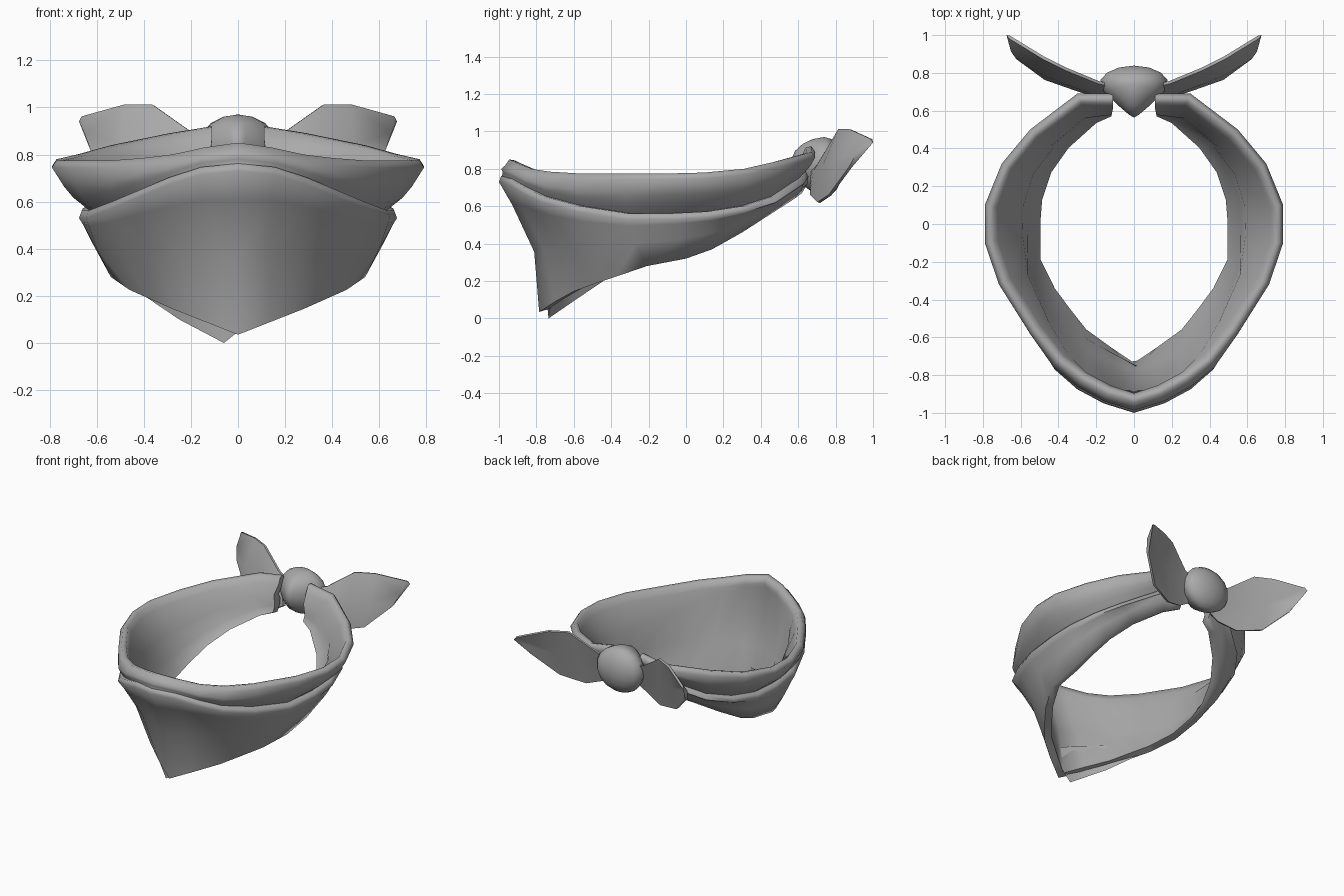
import bpy, bmesh, math
from mathutils import Vector as V

if "Cube" in bpy.data.objects:
    bpy.data.objects.remove(bpy.data.objects["Cube"])

cloth = bpy.data.materials.new("grey_cloth")
cloth.diffuse_color = (0.4, 0.4, 0.4, 1)
cloth.use_nodes = True
cloth.node_tree.nodes["Principled BSDF"].inputs["Base Color"].default_value = cloth.diffuse_color


def finish(name, bm, angle=60):
    bmesh.ops.remove_doubles(bm, verts=bm.verts, dist=0.0005)
    bmesh.ops.recalc_face_normals(bm, faces=bm.faces)
    me = bpy.data.meshes.new(name)
    bm.to_mesh(me)
    bm.free()
    me.materials.append(cloth)
    ob = bpy.data.objects.new(name, me)
    bpy.context.collection.objects.link(ob)
    bpy.ops.object.select_all(action='DESELECT')
    ob.select_set(True)
    bpy.context.view_layer.objects.active = ob
    bpy.ops.object.shade_smooth_by_angle(angle=math.radians(angle))
    return ob


def mirror_geometry(bm):
    geo = bm.verts[:] + bm.edges[:] + bm.faces[:]
    new = bmesh.ops.duplicate(bm, geom=geo)["geom"]
    for v in new:
        if isinstance(v, bmesh.types.BMVert):
            v.co.x *= -1


# Rim, fold lip and lower hem, running from the front centre round to the knot
rim = [(0, -.965, .85), (.15, -.92, .83), (.29, -.845, .80), (.42, -.745, .785),
       (.55, -.58, .775), (.715, -.32, .775), (.79, -.1, .775), (.79, .1, .78),
       (.70, .32, .80), (.55, .50, .84), (.30, .69, .89), (.11, .69, .92)]
lip = [(0, -1.0, .75), (.16, -.95, .735), (.30, -.875, .69), (.42, -.77, .64),
       (.54, -.58, .59), (.645, -.32, .55), (.675, -.08, .55), (.67, .12, .56),
       (.61, .32, .59), (.50, .48, .64), (.30, .63, .74), (.12, .65, .78)]
hem = [(0, -.785, .035), (.14, -.70, .09), (.28, -.60, .145), (.37, -.49, .185),
       (.46, -.37, .225), (.54, -.21, .28), (.545, 0, .32), (.535, .14, .37),
       (.48, .30, .46), (.38, .44, .55), (.22, .58, .64), (.12, .62, .67)]


def section(i):
    r, l, h = V(rim[i]), V(lip[i]), V(hem[i])
    # inward direction in plan
    a, b = V(rim[max(i - 1, 0)]), V(rim[min(i + 1, 11)])
    t = b - a
    n = V((-t.y, t.x, 0)).normalized()
    if i == 0:
        n = V((0, 1, 0))
    if i == 11:
        n = V((0, -1, 0))
    up = V((0, 0, 1))
    hgt = r.z - l.z
    front = max(0, 1 - i / 4)
    fade = min(1, (11 - i) / 3)
    pull = 0.07 * front
    thick = 0.05 + 0.03 * fade * (1 - front)
    return [
        h,
        h.lerp(l, .45) + n * (pull - .015 * (1 - front)),
        h.lerp(l, .8) + n * (pull * .4 - .01 * (1 - front)),
        l - up * .02,
        l + n * .012 + up * .012,
        l + n * (.015 + .03 * fade * (1 - front)) + up * .012,
        l.lerp(r, .3) + n * .01,
        l.lerp(r, .5) - n * .005,
        r - up * min(.03, hgt * .3),
        r + n * .02,
        r + n * .05 - up * .005,
        r + n * .07 - up * .05,
        l.lerp(r, .2) + n * (thick + .03),
        h.lerp(l, .5) + n * (pull + .045),
        h + n * .05 + up * .015,
    ]


bm = bmesh.new()
rings = [[bm.verts.new(p) for p in section(i)] for i in range(12)]
for p, q in zip(rings, rings[1:]):
    for k in range(len(p)):
        m = (k + 1) % len(p)
        bm.faces.new((p[k], q[k], q[m], p[m]))
bm.faces.new(rings[-1])
mirror_geometry(bm)
finish("neck_scarf", bm, 75)

# Under layer: the second corner of cloth peeking out below the front point
bm = bmesh.new()
pts = [(-.06, -.735, 0), (.04, -.72, .08), (.03, -.76, .25), (-.25, -.61, .3),
       (-.42, -.42, .215), (-.25, -.59, .10)]
bm.faces.new([bm.verts.new(p) for p in pts])
bmesh.ops.triangulate(bm, faces=bm.faces[:])
finish("under_layer", bm)

# Knot: rounded at the back, pinched to a ridge at the front
bm = bmesh.new()
bmesh.ops.create_uvsphere(bm, u_segments=14, v_segments=9, radius=1)
for v in bm.verts:
    x, y, z = v.co
    pinch = 1 - .75 * max(0, -y) ** 1.3
    v.co = (x * .185 * pinch, .74 + y * (.10 if y > 0 else .18),
            .81 + z * .16 * (1 - .15 * max(0, -y)) + .02 * max(0, -y))
finish("knot", bm)

# Tails: two leaf-shaped cloth ends, thin lens in section
top = [(.10, .73, .86), (.19, .75, .89), (.36, .82, 1.01), (.48, .88, 1.01), (.66, .99, .96)]
low = [(.10, .67, .70), (.17, .67, .66), (.30, .71, .62), (.47, .77, .66), (.62, .88, .81)]
tip = V((.675, 1.0, .94))
bm = bmesh.new()
loops = []
for i, (a, b) in enumerate(zip(top, low)):
    a, b = V(a), V(b)
    n = V((.45, -.85, .25)).normalized()
    w = .022 if i < 4 else .01
    mid = a.lerp(b, .5) + n * .015
    loops.append([bm.verts.new(p) for p in
                  (a + n * .008, mid + n * w, b + n * .008, b - n * .008, mid - n * w, a - n * .008)])
for p, q in zip(loops, loops[1:]):
    for k in range(6):
        m = (k + 1) % 6
        bm.faces.new((p[k], q[k], q[m], p[m]))
end = bm.verts.new(tip)
for k in range(6):
    bm.faces.new((loops[-1][k], end, loops[-1][(k + 1) % 6]))
bm.faces.new(loops[0])
mirror_geometry(bm)
finish("tails", bm, 50)
